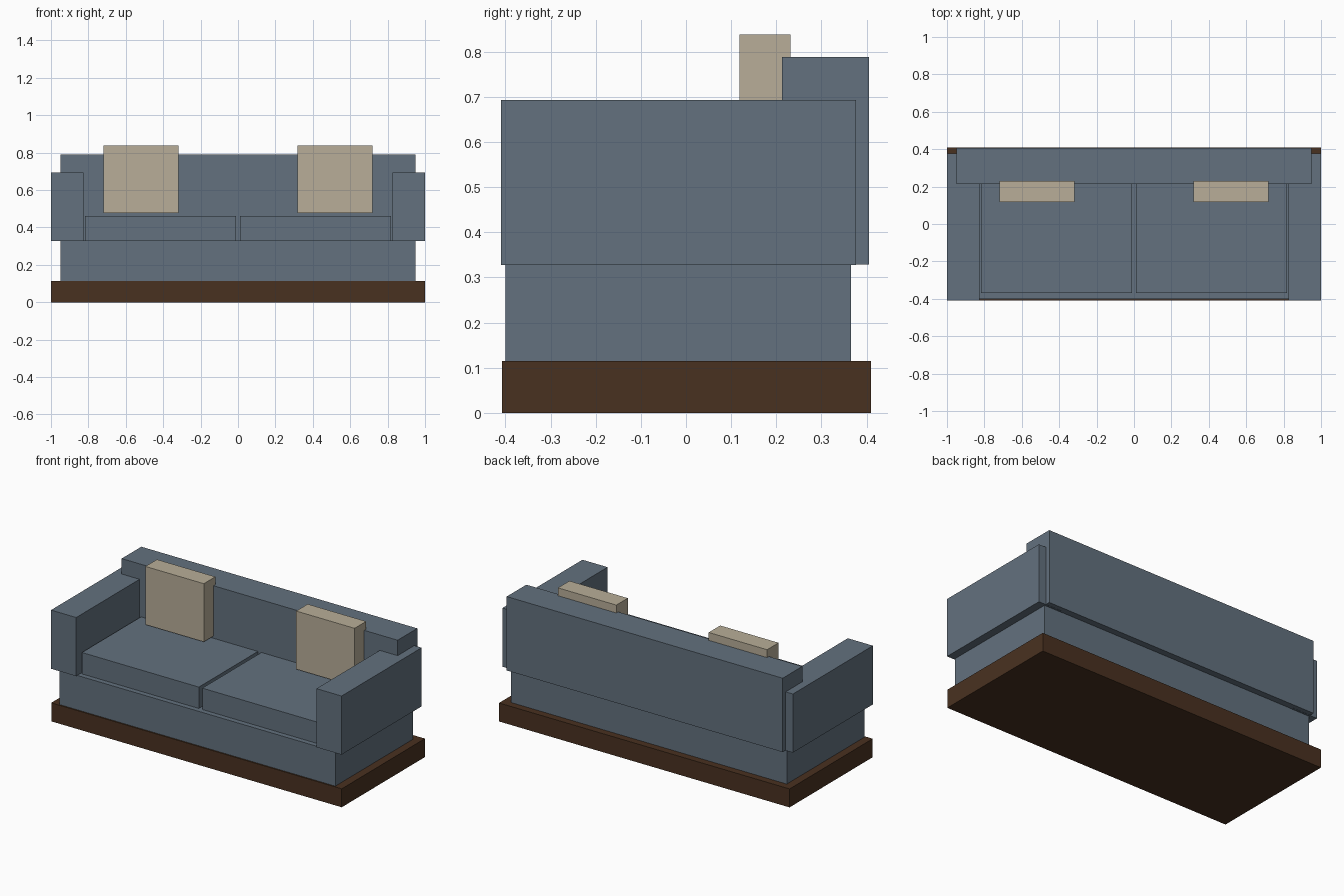
import bpy

if "Cube" in bpy.data.objects:
    bpy.data.objects.remove(bpy.data.objects["Cube"])


def srgb(r, g, b):
    """Convert 0-255 display values to a linear colour."""
    lin = [(c / 255 / 12.92) if c <= 10 else ((c / 255 + 0.055) / 1.055) ** 2.4
           for c in (r, g, b)]
    return (*lin, 1.0)


def material(name, rgb):
    m = bpy.data.materials.new(name)
    m.diffuse_color = srgb(*rgb)
    m.use_nodes = True
    m.node_tree.nodes["Principled BSDF"].inputs["Base Color"].default_value = m.diffuse_color
    return m


fabric = material("blue grey fabric", (99, 113, 126))
linen = material("beige linen", (184, 174, 152))
wood = material("dark brown wood", (73, 49, 32))


def box(name, x, y, z, mat):
    """Axis-aligned box from (min, max) ranges."""
    bpy.ops.mesh.primitive_cube_add(size=1)
    ob = bpy.context.object
    ob.name = name
    for v in ob.data.vertices:
        v.co = [(r[0] + r[1]) / 2 + c * (r[1] - r[0]) for r, c in zip((x, y, z), v.co)]
    ob.data.materials.append(mat)
    return ob


def pair(name, x, y, z, mat):
    """Matching boxes on the left and right."""
    box("right_" + name, x, y, z, mat)
    box("left_" + name, (-x[1], -x[0]), y, z, mat)


# Plinth, seat base and backrest
box("plinth", (-1, 1), (-0.408, 0.41), (0, 0.115), wood)
box("seat_base", (-0.95, 0.95), (-0.40, 0.366), (0.115, 0.329), fabric)
box("backrest", (-0.95, 0.95), (0.213, 0.406), (0.329, 0.789), fabric)

# Mirrored arms, seat cushions and loose pillows
pair("arm", (0.827, 1.0), (-0.41, 0.377), (0.328, 0.693), fabric)
pair("seat_cushion", (0.012, 0.817), (-0.368, 0.213), (0.329, 0.462), fabric)
pair("pillow", (0.318, 0.72), (0.118, 0.231), (0.476, 0.838), linen)
